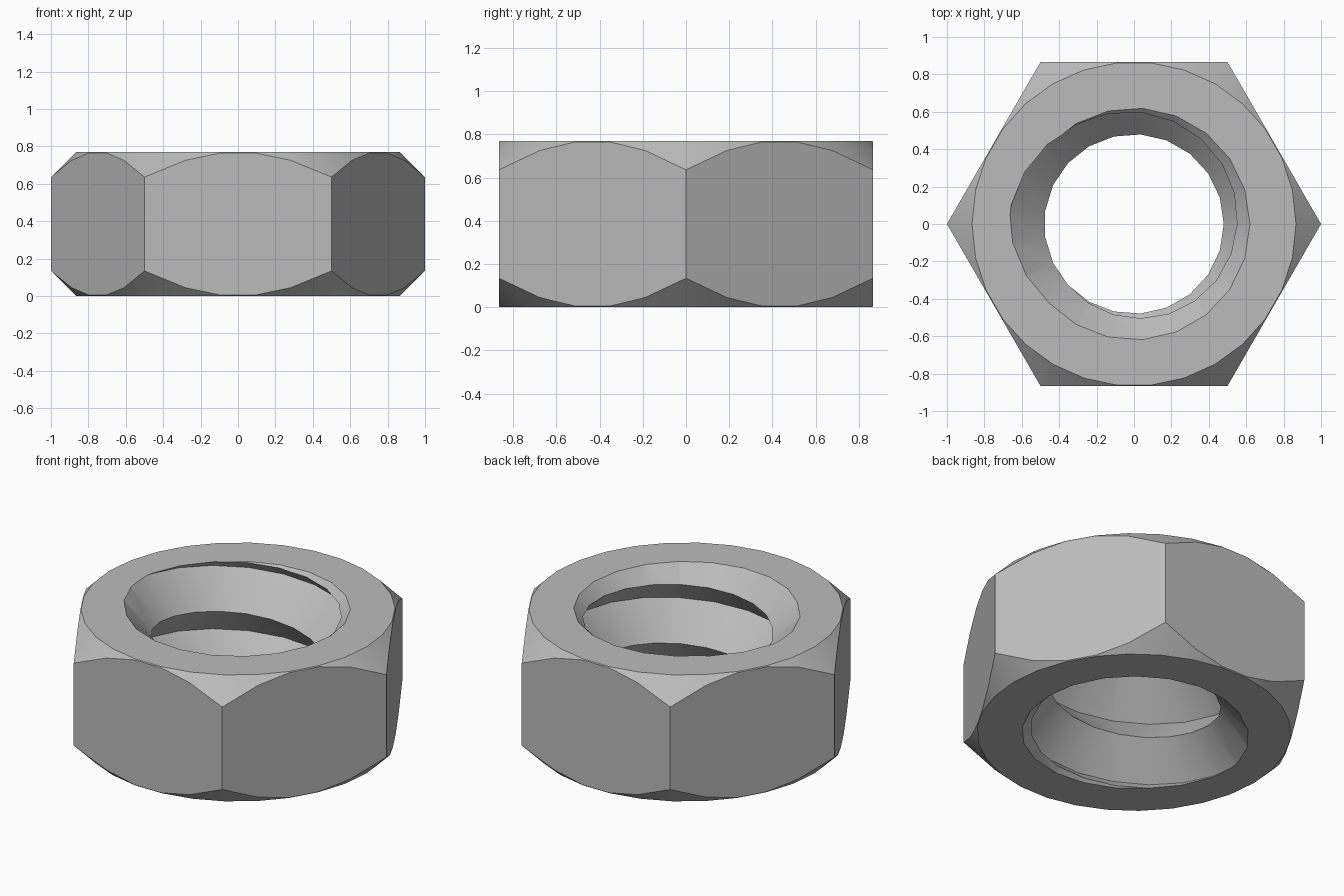
import bpy, bmesh
from math import cos, sin, pi, radians

if "Cube" in bpy.data.objects:
    bpy.data.objects.remove(bpy.data.objects["Cube"])

HEIGHT, FLAT = 0.77, cos(pi / 6)        # nut height, half width across flats
ROOT, CREST, PITCH, SEGS = 0.67, 0.48, 0.385, 21
RIM = 0.62                              # countersink radius at both faces


def make_object(name, bm):
    bmesh.ops.recalc_face_normals(bm, faces=bm.faces[:])
    mesh = bpy.data.meshes.new(name)
    bm.to_mesh(mesh)
    bm.free()
    obj = bpy.data.objects.new(name, mesh)
    bpy.context.collection.objects.link(obj)
    return obj


def lathe(name, profile, sides):
    """Closed solid with one flat ring per (radius, height) pair."""
    bm = bmesh.new()
    rings = [[bm.verts.new((r * cos(2 * pi * k / sides), r * sin(2 * pi * k / sides), z))
              for k in range(sides)] for r, z in profile]
    for low, high in zip(rings, rings[1:]):
        for k in range(sides):
            j = (k + 1) % sides
            bm.faces.new((low[k], low[j], high[j], high[k]))
    bm.faces.new(rings[0])
    bm.faces.new(rings[-1])
    return make_object(name, bm)


def thread_cutter(turns=6):
    """Solid V-thread: helical root and crest lines, closed by end fans."""
    bm = bmesh.new()
    start = HEIGHT - PITCH * (176 / 360 + 4)
    count = SEGS * turns

    def helix(radius, shift):
        return [bm.verts.new((radius * cos(2 * pi * i / SEGS), radius * sin(2 * pi * i / SEGS),
                              start + shift + PITCH * i / SEGS)) for i in range(count + 1)]

    root, crest = helix(ROOT, 0), helix(CREST, PITCH / 2)
    for i in range(count):
        bm.faces.new((root[i], root[i + 1], crest[i + 1], crest[i]))
        if i + SEGS < count:
            bm.faces.new((crest[i], crest[i + 1], root[i + 1 + SEGS], root[i + SEGS]))
    bottom, top = bm.verts.new((0, 0, start - 0.5)), bm.verts.new((0, 0, 2))
    for edge in [e for e in bm.edges if e.is_boundary]:
        a, b = edge.verts
        bm.faces.new((a, b, top if a.co.z + b.co.z > HEIGHT else bottom))
    bmesh.ops.triangulate(bm, faces=bm.faces[:])
    return make_object("thread_cutter", bm)


# Hexagonal body
nut = lathe("hex_nut", [(1, 0), (1, HEIGHT)], 6)

# Corner chamfer envelope, threaded bore, countersinks at both faces
c = 0.2
envelope = lathe("chamfer_envelope", [(FLAT, 0), (FLAT + c, c),
                                      (FLAT + c, HEIGHT - c), (FLAT, HEIGHT)], 30)
top_sink = lathe("top_sink", [(RIM - 0.3, HEIGHT - 0.3), (RIM + c, HEIGHT + c)], SEGS)
bottom_sink = lathe("bottom_sink", [(RIM + c, -c), (RIM - 0.3, 0.3)], SEGS)
steps = [(envelope, 'INTERSECT'), (thread_cutter(), 'DIFFERENCE'),
         (top_sink, 'DIFFERENCE'), (bottom_sink, 'DIFFERENCE')]
for cutter, operation in steps:
    cutter.hide_render = True
    mod = nut.modifiers.new(cutter.name, 'BOOLEAN')
    mod.operation, mod.object, mod.solver = operation, cutter, 'EXACT'

# Bake the cuts and drop the cutters
bpy.context.view_layer.update()
baked = bpy.data.meshes.new_from_object(nut.evaluated_get(bpy.context.evaluated_depsgraph_get()))
nut.modifiers.clear()
nut.data = baked
for cutter, _ in steps:
    bpy.data.objects.remove(cutter)

# Plain steel
steel = bpy.data.materials.new("steel_grey")
steel.use_nodes = True
colour = (0.5, 0.5, 0.5, 1)
steel.diffuse_color = colour
steel.node_tree.nodes["Principled BSDF"].inputs["Base Color"].default_value = colour
nut.data.materials.clear()
nut.data.materials.append(steel)

# Smooth cones and flanks, sharp rims
bpy.ops.object.select_all(action='DESELECT')
nut.select_set(True)
bpy.context.view_layer.objects.active = nut
bpy.ops.object.shade_smooth_by_angle(angle=radians(30))
